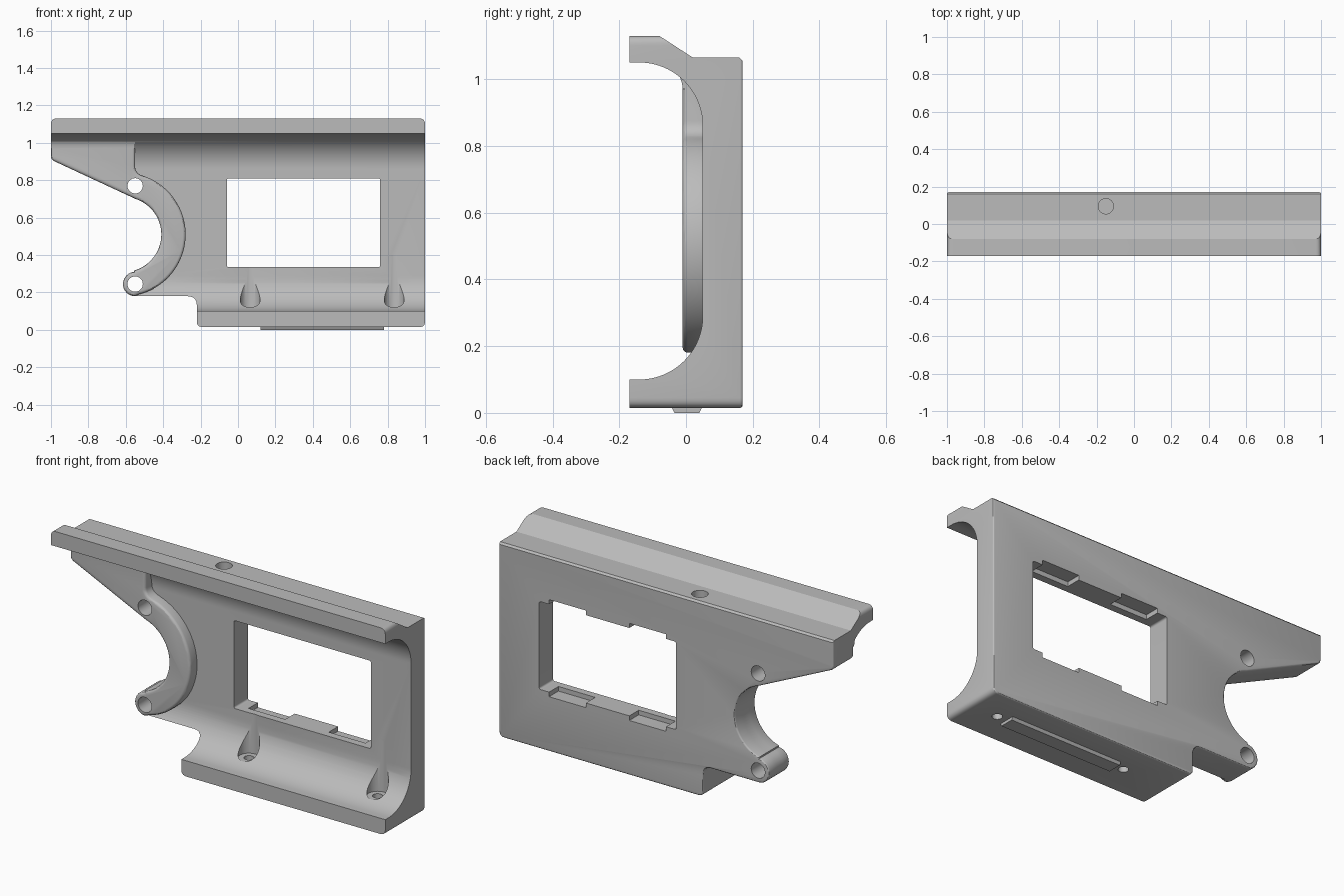
import bpy, bmesh
from math import cos, sin, radians, pi
from mathutils import Vector

old = bpy.data.objects.get("Cube")
if old:
    bpy.data.objects.remove(old)

grey = bpy.data.materials.new("plain grey")
grey.use_nodes = True
grey.diffuse_color = (0.5, 0.5, 0.5, 1)
grey.node_tree.nodes["Principled BSDF"].inputs["Base Color"].default_value = (0.5, 0.5, 0.5, 1)


def arc(cx, cz, r, start, end, steps=24):
    angles = [radians(start + (end - start) * i / steps) for i in range(steps + 1)]
    return [(cx + r * cos(a), cz + r * sin(a)) for a in angles]


def corner(before, at, after, r, steps=6):
    """Rounded corner points between two straight sides."""
    p = Vector(at)
    a = p + (Vector(before) - p).normalized() * r
    b = p + (Vector(after) - p).normalized() * r
    ts = [i / steps for i in range(steps + 1)]
    return [tuple(a * (1 - t) ** 2 + p * 2 * t * (1 - t) + b * t * t) for t in ts]


def prism(name, points, axis, lo, hi, bevel_at=None, bevel=0.01):
    """Extrude a 2D outline along x, y or z; optionally round one end's rim."""
    place = {"x": lambda p, d: (d, p[0], p[1]),
             "y": lambda p, d: (p[0], d, p[1]),
             "z": lambda p, d: (p[0], p[1], d)}[axis]
    bm = bmesh.new()
    ends = [[bm.verts.new(place(p, d)) for p in points] for d in (lo, hi)]
    bm.faces.new(ends[0])
    bm.faces.new(ends[1])
    n = len(points)
    for i in range(n):
        j = (i + 1) % n
        bm.faces.new((ends[0][i], ends[0][j], ends[1][j], ends[1][i]))
    bmesh.ops.recalc_face_normals(bm, faces=bm.faces)
    if bevel_at is not None:
        rim = [e for e in bm.edges if all(abs(v.co["xyz".index(axis)] - bevel_at) < 1e-5 for v in e.verts)]
        bmesh.ops.bevel(bm, geom=rim, offset=bevel, segments=3, profile=0.5, affect="EDGES")
    mesh = bpy.data.meshes.new(name)
    bm.to_mesh(mesh)
    bm.free()
    mesh.materials.append(grey)
    obj = bpy.data.objects.new(name, mesh)
    bpy.context.collection.objects.link(obj)
    return obj


def combine(target, tool, operation):
    mod = target.modifiers.new(operation, "BOOLEAN")
    mod.operation, mod.object, mod.solver = operation, tool, "EXACT"
    bpy.context.view_layer.objects.active = target
    bpy.ops.object.modifier_apply(modifier=mod.name)
    bpy.data.objects.remove(tool)


def cut_box(x0, x1, z0, z1, y0, y1, r=0.012):
    c = [(x0, z0), (x1, z0), (x1, z1), (x0, z1)]
    pts = [p for i in range(4) for p in corner(c[i - 1], c[i], c[(i + 1) % 4], r)]
    combine(frame, prism("cutter", pts, "y", y0, y1), "DIFFERENCE")


def cut_hole(u, v, r, axis, lo, hi):
    combine(frame, prism("cutter", arc(u, v, r, 0, 348.75, 31), axis, lo, hi), "DIFFERENCE")


# Frame: channel section trimmed by the front outline
section = ([(0.3, -0.1), (-0.17, -0.1), (-0.17, 0.1)]
           + arc(-0.14, 0.29, 0.19, -90, 0) + arc(-0.14, 0.86, 0.19, 0, 90)
           + [(-0.17, 1.05), (-0.17, 1.188), (0.02, 1.065), (0.16, 1.065), (0.17, 1.055), (0.3, 1.055)])
frame = prism("bracket_frame", section, "x", -1.1, 1.1)

tip = (-1, 0.91)
hook = arc(-0.61, 0.51, 0.2, 72, -74, 32) + arc(-0.55, 0.245, 0.065, 95, 265)
top_left, top_right = (-1, 1.13), (1, 1.13)
low_left, low_right, step = (-0.22, 0.015), (1, 0.015), (-0.22, 0.18)
outline = (corner(top_right, top_left, tip, 0.03) + corner(top_left, tip, hook[0], 0.02) + hook
           + corner((-0.55, 0.18), step, low_left, 0.05) + corner(step, low_left, low_right, 0.03)
           + corner(low_left, low_right, top_right, 0.03) + corner(low_right, top_right, top_left, 0.03))
combine(frame, prism("outline", outline, "y", -0.3, 0.17, 0.17, 0.008), "INTERSECT")

# Raised hook rim and the thick arm above it
outer = arc(-0.61, 0.51, 0.33, -76, 74, 40)
rim = ([(-1, 1.06)] + corner((-1, 1.06), tip, hook[0], 0.02) + hook + outer
       + corner(outer[-1], (-0.55, 0.845), (-0.55, 1.06), 0.03) + [(-0.55, 1.06)])
combine(frame, prism("hook_rim", rim, "y", -0.01, 0.1, -0.01, 0.015), "UNION")
fillet = arc(-0.09, 0.97, 0.08, 0, 90, 12) + [(-0.09, 1.07), (0.0, 1.07), (0.0, 0.97)]
combine(frame, prism("arm_fillet", fillet, "x", -0.999, -0.55), "UNION")

# Window with clip recesses behind its upper and lower edges
cut_box(-0.06, 0.76, 0.335, 0.81, -0.4, 0.4)
for x in (0.0, 0.48):
    cut_box(x, x + 0.22, 0.31, 0.835, 0.09, 0.3, 0.003)

# Hook holes, top hole and counterbored screw holes
for z in (0.77, 0.245):
    cut_hole(-0.55, z, 0.041, "y", -0.4, 0.4)
cut_hole(-0.15, 0.095, 0.041, "z", 0.88, 1.3)
for x in (0.065, 0.835):
    cut_hole(x, 0, 0.053, "z", 0.12, 0.4)
    cut_hole(x, 0, 0.025, "z", -0.2, 0.2)

# Locating rail under the base
rail = prism("base_rail", [(-0.035, 0), (0.04, 0), (0.052, 0.025), (-0.047, 0.025)], "x", 0.12, 0.78)

for obj in (frame, rail):
    bpy.ops.object.select_all(action="DESELECT")
    obj.select_set(True)
    bpy.context.view_layer.objects.active = obj
    bpy.ops.object.shade_smooth_by_angle(angle=pi / 6)
